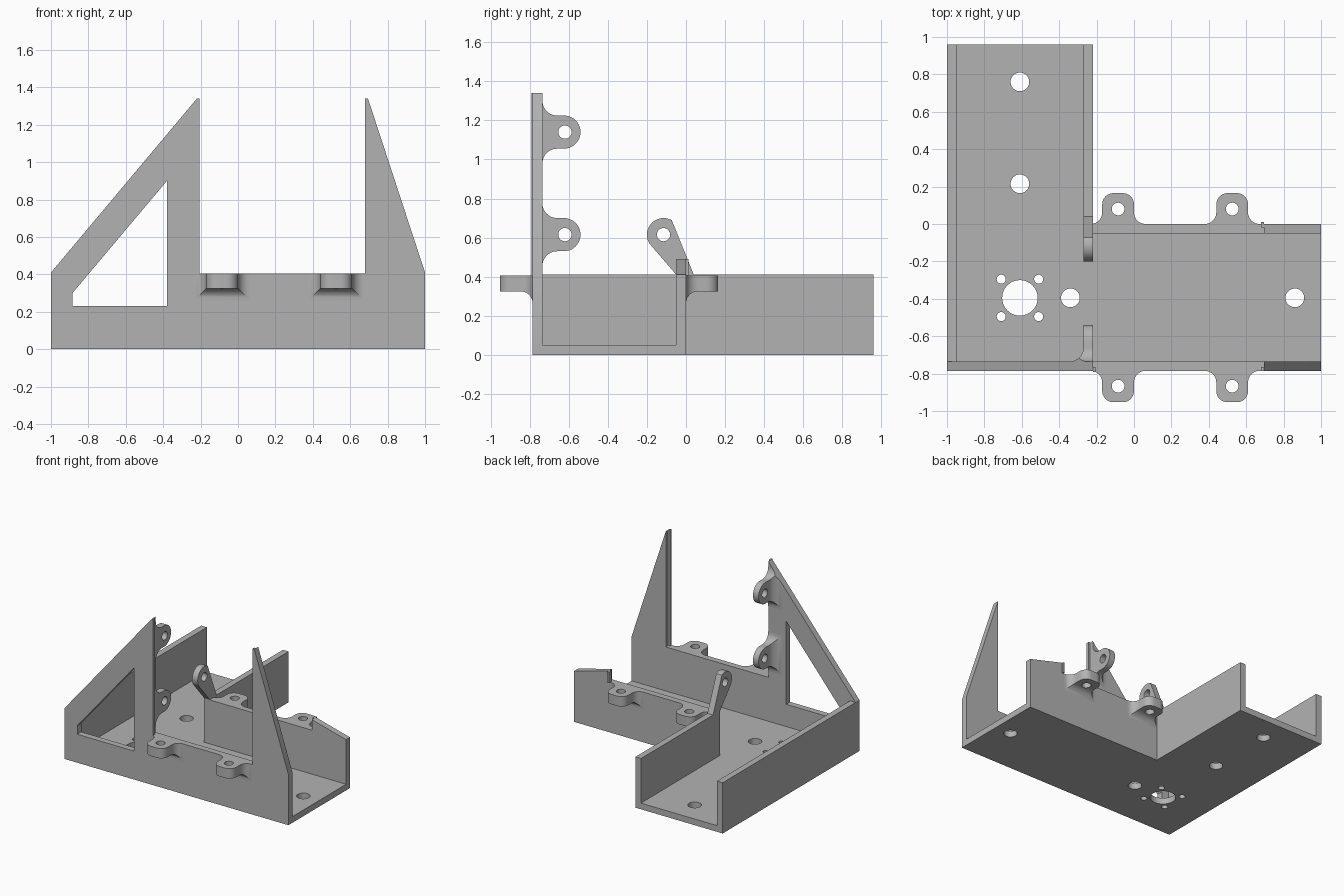
import bpy, bmesh
from math import sin, cos, radians, pi
from mathutils import Matrix, Vector

cube = bpy.data.objects.get("Cube")
if cube:
    bpy.data.objects.remove(cube, do_unlink=True)

grey = bpy.data.materials.new("plain grey")
grey.use_nodes = True
colour = (0.45, 0.45, 0.45, 1)
grey.diffuse_color = colour
grey.node_tree.nodes["Principled BSDF"].inputs["Base Color"].default_value = colour

WALL = 0.05
FRONT, BACK, SIDE = -0.785, 0.0, -0.22
RIM = 0.405


def arc(cx, cy, r, start, end, steps=10):
    angles = [radians(start + (end - start) * i / steps) for i in range(steps + 1)]
    return [(cx + r * cos(a), cy + r * sin(a)) for a in angles]


def prism(name, outline, axis, lo, hi):
    """Extrude a 2D outline along an axis from lo to hi."""
    place = {"x": lambda a, b, c: (c, a, b),
             "y": lambda a, b, c: (a, c, b),
             "z": lambda a, b, c: (a, b, c)}[axis]
    pts = []
    for p in outline:
        if not pts or (Vector(p) - Vector(pts[-1])).length > 1e-4:
            pts.append(p)
    bm = bmesh.new()
    low = [bm.verts.new(place(a, b, lo)) for a, b in pts]
    high = [bm.verts.new(place(a, b, hi)) for a, b in pts]
    bm.faces.new(low)
    bm.faces.new(high)
    for i in range(len(pts)):
        j = (i + 1) % len(pts)
        bm.faces.new((low[i], low[j], high[j], high[i]))
    bmesh.ops.recalc_face_normals(bm, faces=bm.faces)
    mesh = bpy.data.meshes.new(name)
    bm.to_mesh(mesh)
    bm.free()
    mesh.materials.append(grey)
    obj = bpy.data.objects.new(name, mesh)
    bpy.context.collection.objects.link(obj)
    return obj


def box(name, x0, x1, y0, y1, z0, z1):
    return prism(name, [(x0, y0), (x1, y0), (x1, y1), (x0, y1)], "z", z0, z1)


def select(obj):
    bpy.ops.object.select_all(action="DESELECT")
    obj.select_set(True)
    bpy.context.view_layer.objects.active = obj


def combine(obj, tool, operation="DIFFERENCE"):
    mod = obj.modifiers.new("cut", "BOOLEAN")
    mod.operation, mod.solver, mod.object = operation, "EXACT", tool
    select(obj)
    bpy.ops.object.modifier_apply(modifier=mod.name)
    bpy.data.objects.remove(tool, do_unlink=True)


def drill(obj, a, b, r, axis, lo, hi):
    combine(obj, prism("drill", arc(a, b, r, 0, 348.75, 31), axis, lo, hi))


# L-shaped floor with mounting holes
floor = prism("floor", [(-1, FRONT), (1, FRONT), (1, BACK), (SIDE, BACK),
                        (SIDE, 0.96), (-1, 0.96)], "z", 0, WALL)
holes = [(-0.61, 0.76, 0.05), (-0.61, 0.215, 0.05), (-0.61, -0.395, 0.095),
         (-0.34, -0.395, 0.05), (0.86, -0.395, 0.05)]
holes += [(-0.61 + sx * 0.1, -0.395 + sy * 0.1, 0.024) for sx in (-1, 1) for sy in (-1, 1)]
for x, y, r in holes:
    drill(floor, x, y, r, "z", -0.1, 0.2)

# Front wall with two tall uprights and a window
front_outline = [(-1, WALL), (1, WALL), (1, 0.41), (0.695, 1.34), (0.695, RIM),
                 (SIDE, RIM), (SIDE, 1.34), (-1, 0.41)]
front_wall = prism("front_wall", front_outline, "y", FRONT, FRONT + WALL)
combine(front_wall, prism("window", [(-0.885, 0.23), (-0.38, 0.23), (-0.38, 0.9),
                                     (-0.885, 0.3)], "y", -1, 0))

# Remaining walls
box("left_channel_outer_wall", -1, -1 + WALL, FRONT + WALL, 0.96, WALL, 0.41)
box("left_channel_inner_wall", SIDE - WALL, SIDE, BACK - WALL, 0.96, WALL, 0.41)
prism("back_wall", [(SIDE, WALL), (1, WALL), (1, 0.41), (0.695, 0.49), (0.695, RIM),
                    (SIDE, RIM)], "y", BACK - WALL, BACK)

# Thin locating lips beside the opening
box("left_upright_lip", SIDE, -0.205, FRONT - 0.005, FRONT + 0.02, RIM, 1.34)
box("right_upright_lip", 0.68, 0.695, FRONT, FRONT + 0.02, RIM, 1.34)
box("back_lip", 0.68, 0.695, -0.02, 0.012, RIM, 0.49)


def lug(name, length, corner, hole, thick, flare, matrix):
    """Filleted lug: local x along the wall, y outward, z toward the flat side."""
    half = 0.085
    right = arc(half + flare, flare, flare, 270, 180)
    right += arc(half - corner, length - corner, corner, 0, 90)
    outline = right + [(-x, y) for x, y in reversed(right)]
    body = prism(name, outline, "z", -0.4, 0.1)
    side = [(-0.1, 0), (length + 0.1, 0), (length + 0.1, -thick)]
    side += arc(flare, -thick - flare, flare, 90, 180) + [(-0.1, -thick - flare)]
    combine(body, prism("side", side, "x", -0.5, 0.5), "INTERSECT")
    drill(body, 0, hole, 0.034, "z", -0.5, 0.2)
    body.data.transform(matrix)
    return body


# Horizontal lugs on the front and back rims
for label, x in (("right", -0.085), ("left", 0.525)):
    lug("back_lug_" + label, 0.165, 0.06, 0.08, 0.08, 0.062,
        Matrix.Translation((x, BACK, RIM)))
    lug("front_lug_" + label, 0.168, 0.06, 0.082, 0.08, 0.062,
        Matrix.Translation((x, FRONT, RIM)) @ Matrix.Rotation(pi, 4, "Z"))

# Upright lugs behind the tall post, trimmed to its slope
for label, z in (("lower", 0.615), ("upper", 1.14)):
    turn = Matrix(((0, 0, 1, SIDE), (0, 1, 0, FRONT + WALL), (-1, 0, 0, z), (0, 0, 0, 1)))
    post_lug = lug("post_lug_" + label, 0.195, 0.085, 0.115, 0.05, 0.075, turn)
    trim = prism("trim", [(-1, 0), (0, 0), (0, 1.6), (SIDE, 1.34), (-1, 0.41)], "y", -1, 0)
    combine(post_lug, trim, "INTERSECT")

# Leaning arm with an eye on the inner wall
arm = prism("leaning_arm", [(-0.05, 0.41)] + arc(-0.115, 0.615, 0.085, 215, 60, 18)
            + [(0.04, 0.41)], "x", SIDE - WALL, SIDE)
drill(arm, -0.115, 0.615, 0.034, "x", -0.5, 0)

# Smooth the round parts and keep edges sharp
for obj in list(bpy.context.collection.objects):
    if obj.type == "MESH" and obj.data.materials and obj.data.materials[0] == grey:
        select(obj)
        bpy.ops.object.shade_smooth_by_angle(angle=radians(30))
